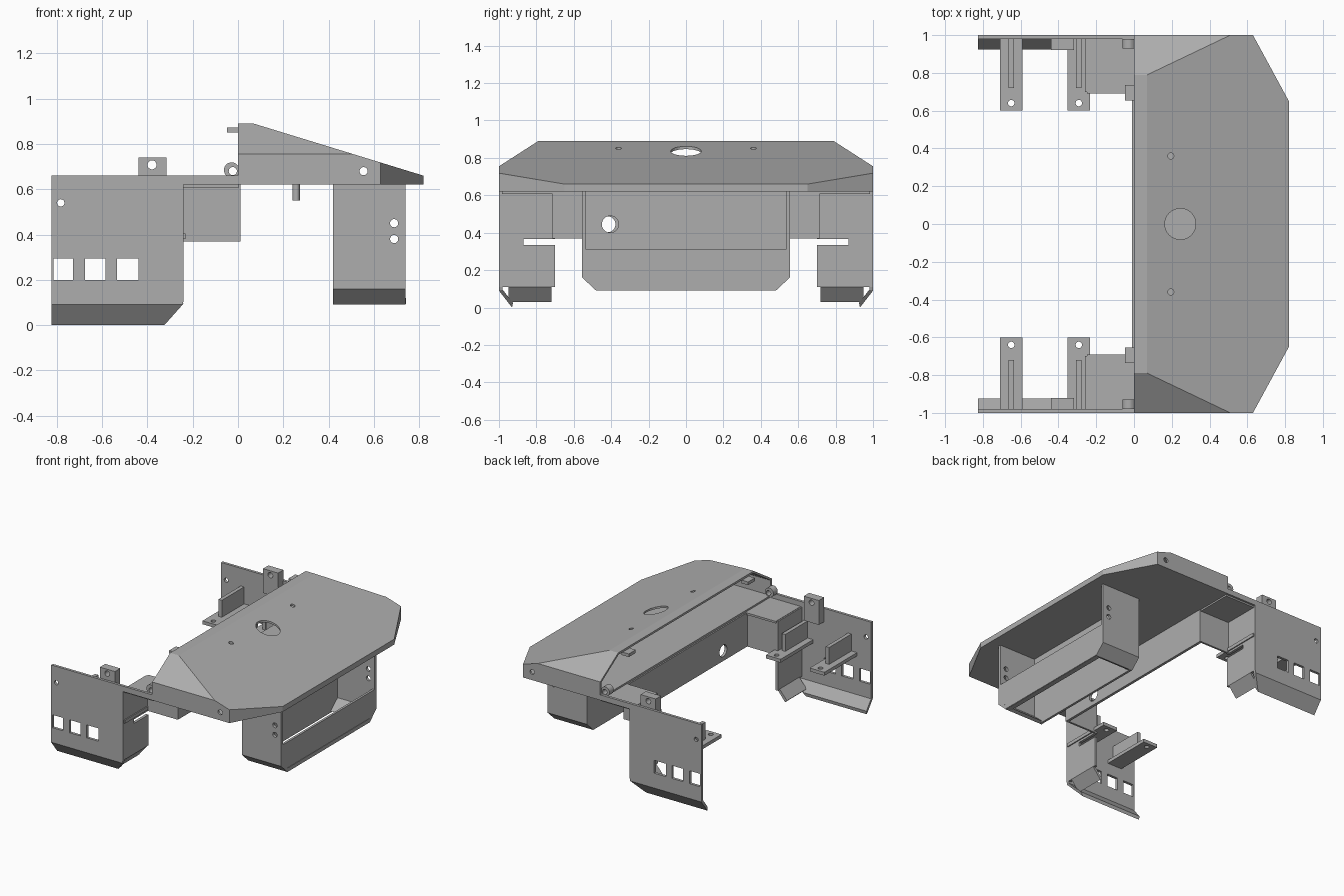
import bpy, bmesh, math
from mathutils import Vector

if "Cube" in bpy.data.objects:
    bpy.data.objects.remove(bpy.data.objects["Cube"], do_unlink=True)

gray = bpy.data.materials.new("plain_gray")
gray.use_nodes = True
gray.diffuse_color = (0.42, 0.42, 0.42, 1)
gray.node_tree.nodes["Principled BSDF"].inputs["Base Color"].default_value = (0.42, 0.42, 0.42, 1)


def finish(name, bm):
    bmesh.ops.recalc_face_normals(bm, faces=bm.faces)
    mesh = bpy.data.meshes.new(name)
    bm.to_mesh(mesh)
    bm.free()
    mesh.materials.append(gray)
    ob = bpy.data.objects.new(name, mesh)
    bpy.context.collection.objects.link(ob)
    return ob


def prism_mesh(pts, axis, a, b):
    """Extrude a 2D profile along an axis from a to b."""
    place = {"x": lambda u, v: (a, u, v), "y": lambda u, v: (u, a, v),
             "z": lambda u, v: (u, v, a)}[axis]
    bm = bmesh.new()
    face = bm.faces.new([bm.verts.new(place(u, v)) for u, v in pts])
    ext = bmesh.ops.extrude_face_region(bm, geom=[face])["geom"]
    move = Vector([b - a if axis == c else 0 for c in "xyz"])
    bmesh.ops.translate(bm, vec=move, verts=[e for e in ext if isinstance(e, bmesh.types.BMVert)])
    bmesh.ops.recalc_face_normals(bm, faces=bm.faces)
    return bm


def prism(name, pts, axis, a, b):
    return finish(name, prism_mesh(pts, axis, a, b))


def box(name, x, y, z):
    return prism(name, [(x[0], y[0]), (x[1], y[0]), (x[1], y[1]), (x[0], y[1])], "z", *z)


def rod(name, axis, u, v, r, a, b):
    ring = [(u + r * math.cos(i * math.pi / 16), v + r * math.sin(i * math.pi / 16))
            for i in range(32)]
    return prism(name, ring, axis, a, b)


def apply(ob, mod):
    with bpy.context.temp_override(object=ob, active_object=ob):
        bpy.ops.object.modifier_apply(modifier=mod.name)


def cut(ob, *cutters):
    for c in cutters:
        mod = ob.modifiers.new("cut", "BOOLEAN")
        mod.operation, mod.solver, mod.object = "DIFFERENCE", "EXACT", c
        apply(ob, mod)
        bpy.data.objects.remove(c, do_unlink=True)


def slice_off(bm, point, normal):
    """Remove everything on the normal's side of a plane and cap it."""
    geom = bm.verts[:] + bm.edges[:] + bm.faces[:]
    res = bmesh.ops.bisect_plane(bm, geom=geom, plane_co=point, plane_no=normal,
                                 clear_outer=True, dist=1e-5)
    edges = [e for e in res["geom_cut"] if isinstance(e, bmesh.types.BMEdge)]
    bmesh.ops.contextual_create(bm, geom=edges)


# Sloped hood: hollow, floored, open at the rear
half = [(0.63, 1), (0.82, 0.65)]
outline = [(0, 1)] + half + [(x, -y) for x, y in reversed(half)] + [(0, -1)]
bm = prism_mesh(outline, "z", 0.62, 0.89)
slice_off(bm, (0.07, 0, 0.89), (0.23, 0, 0.75))
for s in (1, -1):
    slice_off(bm, (0, 0.79 * s, 0.89), (0, 0.135 * s, 0.21))
bm.faces.ensure_lookup_table()
rear = [f for f in bm.faces if all(abs(v.co.x) < 1e-4 for v in f.verts)]
bmesh.ops.delete(bm, geom=rear, context="FACES")
hood = finish("hood", bm)
shell = hood.modifiers.new("shell", "SOLIDIFY")
shell.thickness, shell.offset, shell.use_even_offset = 0.015, -1, True
apply(hood, shell)
cut(hood, rod("cutter", "z", 0.245, 0, 0.082, 0.7, 1),
    *[rod("cutter", "z", 0.195, y, 0.016, 0.7, 1) for y in (0.36, -0.36)],
    rod("cutter", "y", 0.555, 0.68, 0.018, -1.1, 1.1))
rod("hood_pin", "z", 0.257, 0, 0.016, 0.55, 0.63)

# Cross wall under the rear edge of the hood
cross = box("cross_wall", (-0.01, 0.01), (-0.715, 0.715), (0.37, 0.62))
cut(cross, rod("cutter", "x", -0.42, 0.445, 0.043, -0.1, 0.1))

# Bumper box hanging below the hood, open above the front panel and at the bottom
outer = [(0.555, 0.62), (0.555, 0.16), (0.48, 0.09)]
wall = outer + [(0.455, 0.1), (0.535, 0.17), (0.535, 0.62)]
for side, s in (("left", 1), ("right", -1)):
    plate = prism("bumper_side_" + side, [(y * s, z) for y, z in wall], "x", 0.42, 0.74)
    cut(plate, *[rod("cutter", "y", 0.69, z, 0.018, 0.4 * s, 0.7 * s) for z in (0.45, 0.38)])


def bumper_plate(name, top, a, b):
    right = [(0.55, top), (0.55, 0.16), (0.48, 0.09)]
    return prism(name, right + [(-y, z) for y, z in reversed(right)], "x", a, b)


bumper_plate("bumper_front", 0.31, 0.722, 0.739)
back = bumper_plate("bumper_back", 0.62, 0.421, 0.438)
cut(back, rod("cutter", "x", -0.405, 0.445, 0.045, 0.3, 0.5))
box("bumper_lip", (0.70, 0.742), (-0.48, 0.48), (0.092, 0.12))

# Left and right side assemblies
panel_outline = [(-0.825, 0.09), (-0.245, 0.09), (-0.24, 0.11), (-0.24, 0.62),
                 (0, 0.62), (0, 0.66), (-0.825, 0.66)]
for side, s in (("left", 1), ("right", -1)):

    def sbox(name, x, y, z):
        return box(name + "_" + side, x, (y[0] * s, y[1] * s), z)

    # Outer panel with three windows and a small hole
    panel = prism("side_panel_" + side, panel_outline, "y", 0.98 * s, s)
    cut(panel, *[sbox("cutter", x, (0.9, 1.1), (0.2, 0.295))
                 for x in ((-0.815, -0.73), (-0.675, -0.585), (-0.535, -0.44))],
        rod("cutter", "y", -0.783, 0.54, 0.016, 0.9 * s, 1.1 * s))

    # Inward-sloping skirt with an angled end
    skirt = [(1, 0.09), (0.93, 0), (0.925, 0.025), (0.98, 0.095)]
    bm = prism_mesh([(y * s, z) for y, z in skirt], "x", -0.825, -0.24)
    slice_off(bm, (-0.325, 0, 0), (0.09, 0, -0.08))
    finish("skirt_" + side, bm)

    # Slotted leg plate with a folded foot
    leg = sbox("leg_plate", (-0.26, -0.24), (0.70, 0.985), (0.11, 0.62))
    cut(leg, sbox("cutter", (-0.3, -0.2), (0.6, 0.87), (0.335, 0.365)))
    foot = [(-0.24, 0.11), (-0.305, 0.03), (-0.32, 0.045), (-0.26, 0.115)]
    prism("foot_" + side, foot, "y", 0.72 * s, 0.95 * s)

    # Corner box joining the leg to the cross wall
    sbox("corner_wall", (-0.25, 0.005), (0.70, 0.715), (0.37, 0.62))
    sbox("corner_cover", (-0.25, 0.005), (0.69, 0.985), (0.608, 0.623))

    # Shelf brackets with upright ribs
    for n, x in (("rear", -0.65), ("front", -0.292)):
        shelf = sbox(n + "_bracket", (x - 0.06, x + 0.06), (0.60, 0.985), (0.38, 0.405))
        cut(shelf, rod("cutter", "z", x, 0.64 * s, 0.017, 0.3, 0.5))
        sbox(n + "_bracket_rib", (x - 0.014, x + 0.014), (0.72, 0.985), (0.40, 0.53))

    # Mounting block, hinge barrel and rear tab
    block = sbox("mount_block", (-0.44, -0.317), (0.92, 0.982), (0.56, 0.74))
    cut(block, rod("cutter", "y", -0.38, 0.708, 0.02, 0.85 * s, 1.05 * s))
    barrel = rod("hinge_barrel_" + side, "y", -0.028, 0.685, 0.034, 0.93 * s, 0.98 * s)
    cut(barrel, rod("cutter", "y", -0.023, 0.68, 0.018, 0.9 * s, 1.05 * s))
    sbox("rear_tab", (-0.048, 0.01), (0.655, 0.735), (0.85, 0.873))
